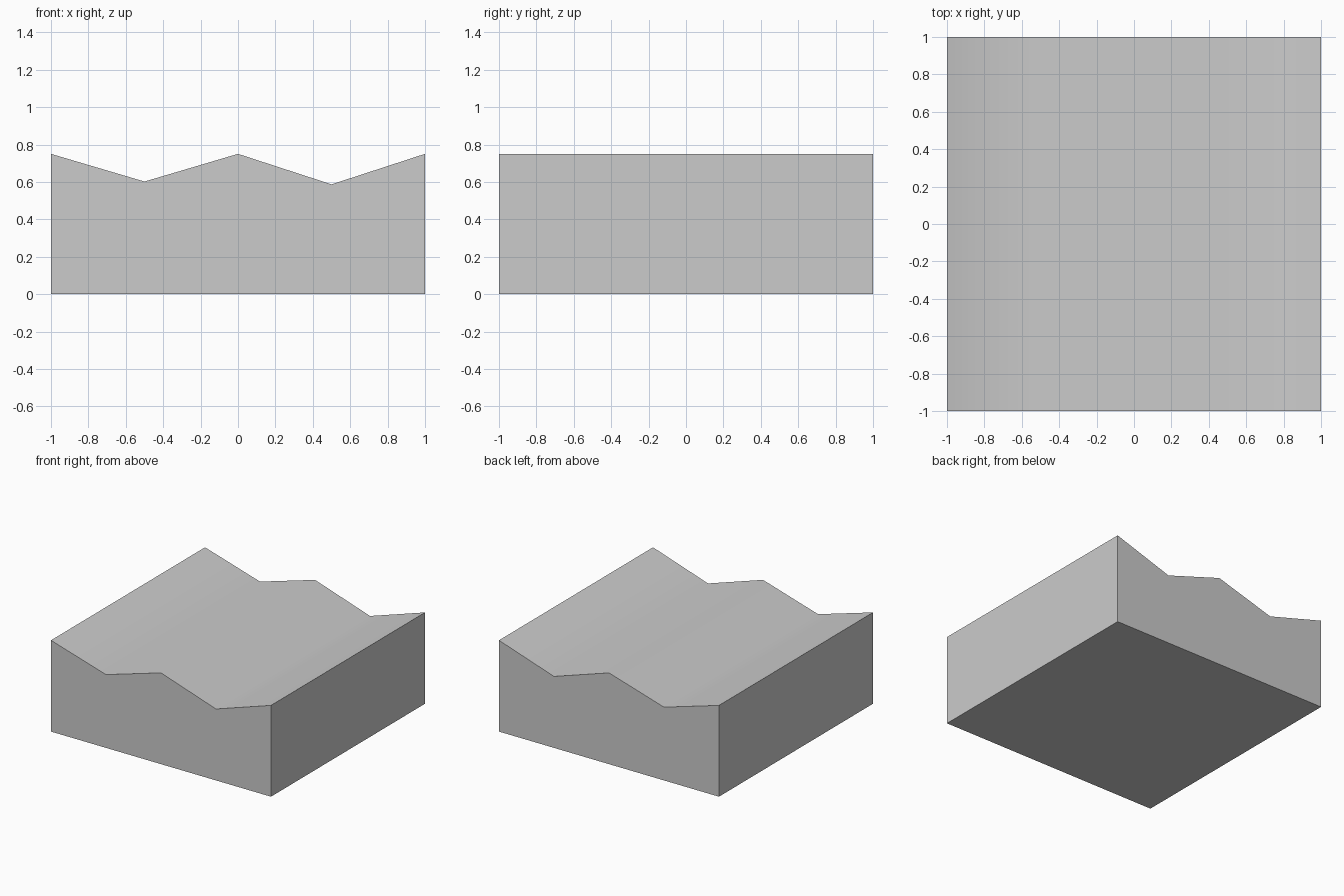
import bpy, bmesh, math

if "Cube" in bpy.data.objects:
    bpy.data.objects.remove(bpy.data.objects["Cube"])

# Zigzag front profile (x, z), extruded along y
profile = [(-1, 0), (1, 0), (1, 0.75), (0.5, 0.587), (0, 0.75), (-0.5, 0.602), (-1, 0.75)]

bm = bmesh.new()
front = bm.faces.new([bm.verts.new((x, -1, z)) for x, z in profile])
ext = bmesh.ops.extrude_face_region(bm, geom=[front], use_keep_orig=True)
back = [v for v in ext["geom"] if isinstance(v, bmesh.types.BMVert)]
bmesh.ops.translate(bm, verts=back, vec=(0, 2, 0))
bmesh.ops.recalc_face_normals(bm, faces=bm.faces)

mesh = bpy.data.meshes.new("ridged_block")
bm.to_mesh(mesh)
bm.free()
block = bpy.data.objects.new("ridged_block", mesh)
bpy.context.collection.objects.link(block)

# Smooth across the shallow waves, keep the block's outer edges sharp
bpy.context.view_layer.objects.active = block
block.select_set(True)
bpy.ops.object.shade_smooth_by_angle(angle=math.radians(45))
